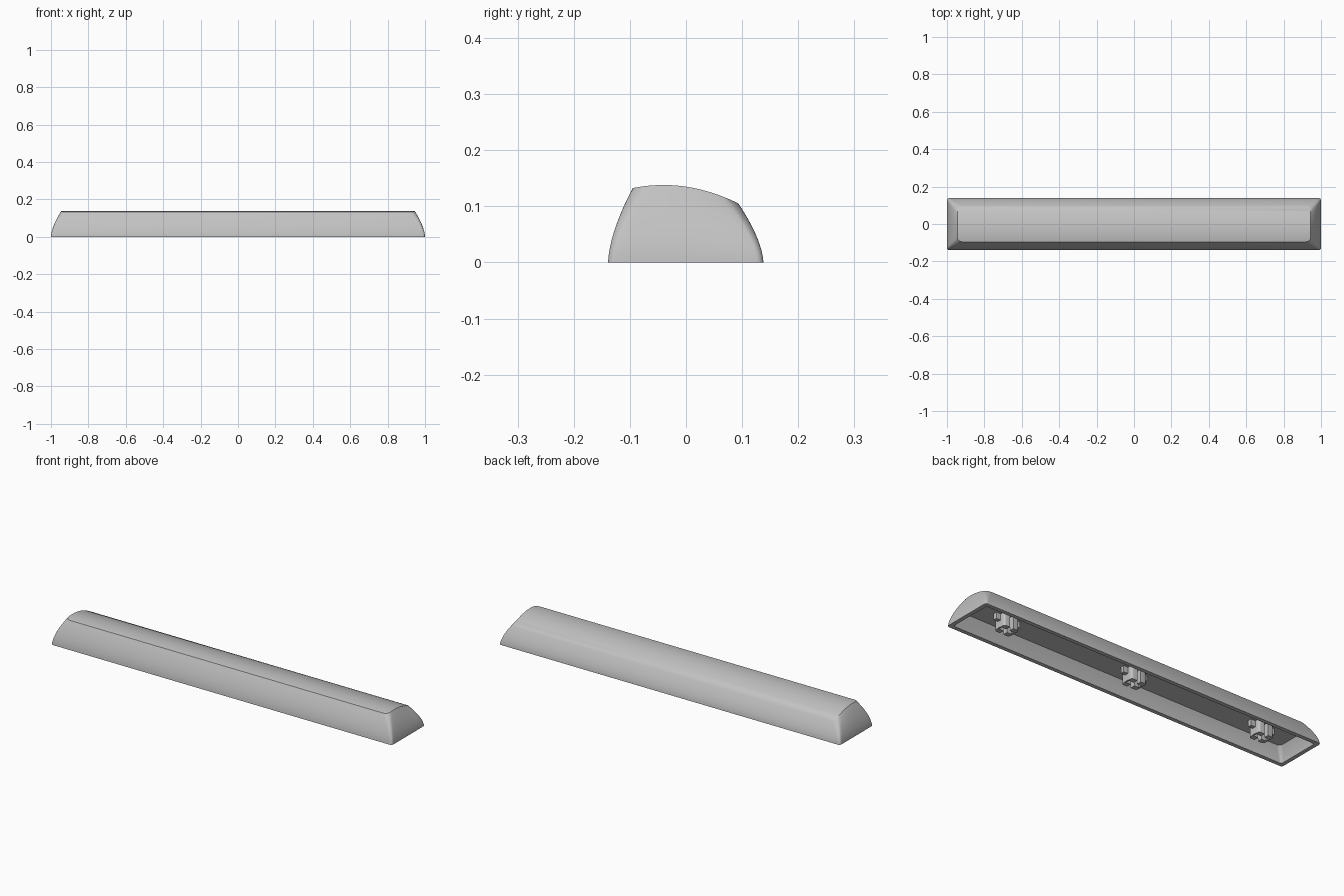
import bpy
import bmesh
import math

cube = bpy.data.objects.get("Cube")
if cube:
    bpy.data.objects.remove(cube)

plastic = bpy.data.materials.new("grey plastic")
plastic.use_nodes = True
grey = (0.54, 0.54, 0.54, 1)
plastic.diffuse_color = grey
plastic.node_tree.nodes["Principled BSDF"].inputs["Base Color"].default_value = grey


def finish(bm, name, angle):
    bmesh.ops.recalc_face_normals(bm, faces=bm.faces)
    mesh = bpy.data.meshes.new(name)
    bm.to_mesh(mesh)
    bm.free()
    mesh.materials.append(plastic)
    obj = bpy.data.objects.new(name, mesh)
    bpy.context.collection.objects.link(obj)
    bpy.ops.object.select_all(action='DESELECT')
    obj.select_set(True)
    bpy.context.view_layer.objects.active = obj
    bpy.ops.object.shade_smooth_by_angle(angle=math.radians(angle))
    return obj


def half_outline(half_x, front, back, r, arc=6, side=14):
    """Right half of a rounded rectangle, from front to back."""
    pts = []
    for i in range(arc + 1):
        a = math.radians(-90 + 90 * i / arc)
        pts.append((half_x - r + r * math.cos(a), front + r + r * math.sin(a)))
    for i in range(1, side):
        pts.append((half_x, front + r + (back - front - 2 * r) * i / side))
    for i in range(arc + 1):
        a = math.radians(90 * i / arc)
        pts.append((half_x - r + r * math.cos(a), back - r + r * math.sin(a)))
    return pts


def crown(y):
    """Height of the arched top across its depth."""
    return 0.138 - 1.85 * (y + 0.04) ** 2


# Shell: hollow inside, flat rim, bulging walls and arched top
foot = half_outline(1.0, -0.139, 0.138, 0.012)
head = half_outline(0.945, -0.095, 0.093, 0.026)
layers = [
    [(x, y, 0.072) for x, y in half_outline(0.95, -0.094, 0.09, 0.02)],
    [(x, y, 0.035) for x, y in half_outline(0.97, -0.112, 0.109, 0.015)],
    [(x, y, 0.0) for x, y in half_outline(0.979, -0.118, 0.117, 0.01)],
]
steps = 10
for s in range(steps + 1):
    t = s / steps
    k = t ** 1.6
    layers.append([(a[0] + (b[0] - a[0]) * k, a[1] + (b[1] - a[1]) * k, t * crown(b[1]))
                   for a, b in zip(foot, head)])

bm = bmesh.new()
rings = []
for layer in layers:
    right = [bm.verts.new(p) for p in layer]
    left = [bm.verts.new((-x, y, z)) for x, y, z in layer]
    rings.append(right + left[::-1])
n = len(rings[0])
for low, high in zip(rings, rings[1:]):
    for i in range(n):
        j = (i + 1) % n
        bm.faces.new((low[i], low[j], high[j], high[i]))
for cap in (rings[0], rings[-1]):
    for i in range(n // 2 - 1):
        bm.faces.new((cap[i], cap[i + 1], cap[n - 2 - i], cap[n - 1 - i]))
finish(bm, "shell", 35)


def add_box(bm, center, size):
    verts = bmesh.ops.create_cube(bm, size=1)["verts"]
    bmesh.ops.scale(bm, vec=size, verts=verts)
    bmesh.ops.translate(bm, vec=center, verts=verts)
    return verts


# Mounting sockets: four rounded corner posts around a cross slot, with ribs
for name, x in (("left_socket", 0.76), ("middle_socket", 0), ("right_socket", -0.76)):
    bm = bmesh.new()
    for sx in (-1, 1):
        for sy in (-1, 1):
            verts = add_box(bm, (x + sx * 0.027, sy * 0.023, 0.042), (0.034, 0.026, 0.076))
            edge = [e for v in verts for e in v.link_edges
                    if all((w.co.x - x) * sx > 0.03 and w.co.y * sy > 0.03 for w in e.verts)]
            bmesh.ops.bevel(bm, geom=list(set(edge)), offset=0.012, segments=4,
                            affect='EDGES', profile=0.5)
        # thin wall closing the slot end, and a rib against the ceiling
        add_box(bm, (x + sx * 0.04, 0, 0.043), (0.008, 0.022, 0.074))
        add_box(bm, (x + sx * 0.055, 0, 0.06), (0.03, 0.02, 0.04))
    finish(bm, name, 30)
